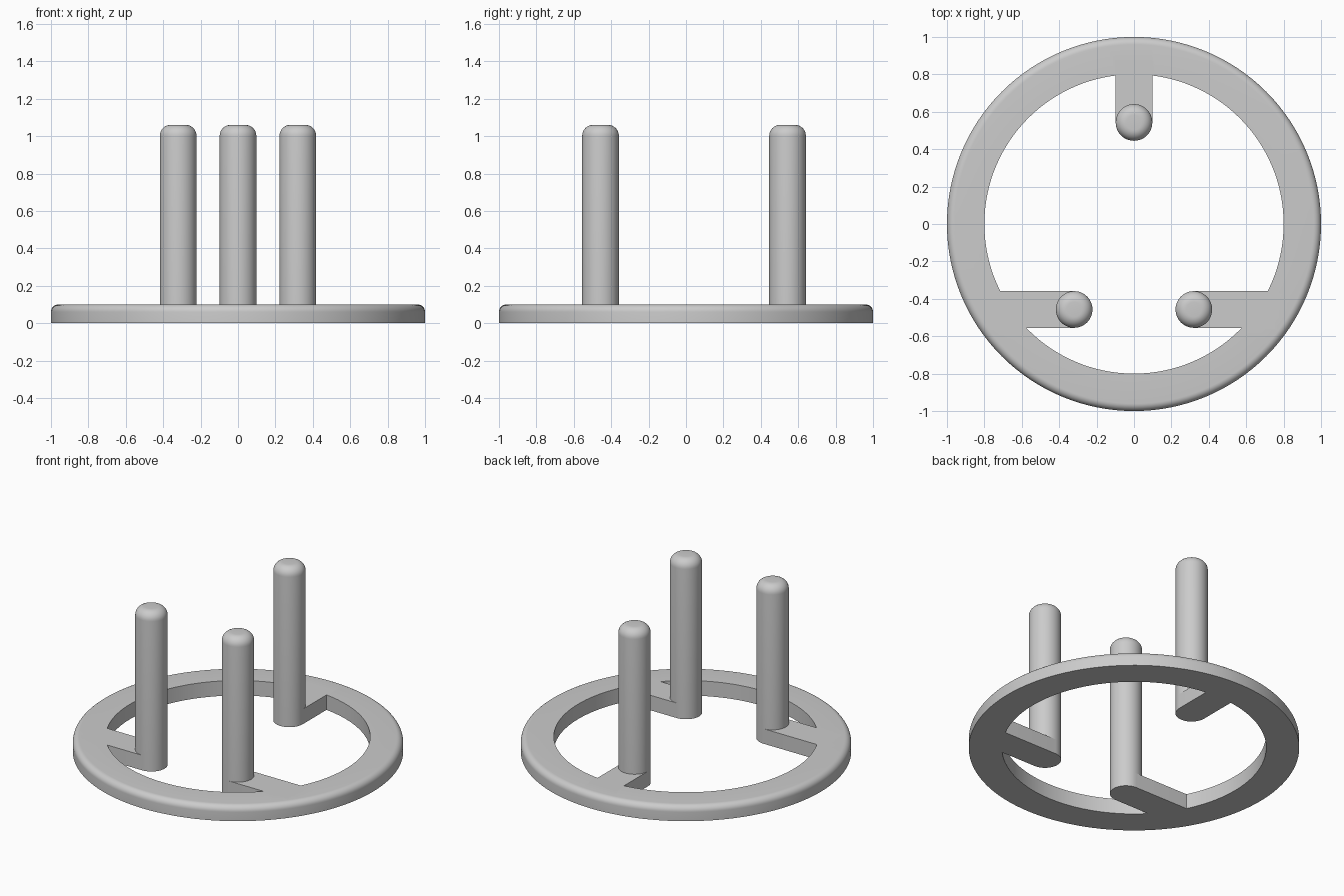
import bpy
import bmesh
import math
from mathutils import Matrix, Vector

cube = bpy.data.objects.get("Cube")
if cube:
    bpy.data.objects.remove(cube, do_unlink=True)

grey = bpy.data.materials.new("plain_grey")
grey.use_nodes = True
grey.diffuse_color = (0.6, 0.6, 0.6, 1)
grey.node_tree.nodes["Principled BSDF"].inputs["Base Color"].default_value = (0.6, 0.6, 0.6, 1)

BASE_H = 0.1
PIN_R = 0.098
PIN_TOP = 1.06


def finish(bm, name):
    bmesh.ops.remove_doubles(bm, verts=bm.verts, dist=1e-5)
    bmesh.ops.recalc_face_normals(bm, faces=bm.faces)
    mesh = bpy.data.meshes.new(name)
    bm.to_mesh(mesh)
    bm.free()
    mesh.materials.append(grey)
    obj = bpy.data.objects.new(name, mesh)
    bpy.context.collection.objects.link(obj)
    return obj


def select(obj):
    bpy.ops.object.select_all(action="DESELECT")
    obj.select_set(True)
    bpy.context.view_layer.objects.active = obj


def smooth(obj):
    select(obj)
    bpy.ops.object.shade_smooth_by_angle(angle=math.radians(30))


def rounded_corner(r, z, radius, steps=8):
    """Quarter arc from the outer wall up to the top face."""
    angles = [math.pi / 2 * i / steps for i in range(steps + 1)]
    return [(r - radius + radius * math.cos(a), z - radius + radius * math.sin(a)) for a in angles]


def lathe(name, profile, steps, closed):
    bm = bmesh.new()
    verts = [bm.verts.new((r, 0, z)) for r, z in profile]
    pairs = list(zip(verts, verts[1:]))
    if closed:
        pairs.append((verts[-1], verts[0]))
    edges = [bm.edges.new(p) for p in pairs]
    bmesh.ops.spin(bm, geom=verts + edges, cent=(0, 0, 0), axis=(0, 0, 1),
                   angle=math.tau, steps=steps)
    return finish(bm, name)


def arm(name, centre, direction, length):
    """Flat bar with a round end under the pin, running out into the ring."""
    bm = bmesh.new()
    outline = [(length, -PIN_R), (length, PIN_R)]
    for i in range(25):
        a = math.pi / 2 + math.pi * i / 24
        outline.append((PIN_R * math.cos(a), PIN_R * math.sin(a)))
    face = bm.faces.new([bm.verts.new((x, y, 0)) for x, y in outline])
    top = bmesh.ops.extrude_face_region(bm, geom=[face])["geom"]
    bmesh.ops.translate(bm, vec=(0, 0, BASE_H),
                        verts=[v for v in top if isinstance(v, bmesh.types.BMVert)])
    turn = Matrix.Rotation(direction, 4, "Z")
    bmesh.ops.transform(bm, matrix=Matrix.Translation(Vector((*centre, 0))) @ turn, verts=bm.verts)
    return finish(bm, name)


# Base ring with a rounded upper outer edge
base = lathe("base_ring", [(0.8, 0), (1, 0)] + rounded_corner(1, BASE_H, 0.04) + [(0.8, BASE_H)],
             128, True)

# Three arms merged into the ring, each carrying a pin
layout = {
    "back": ((0, 0.543), math.pi / 2, 0.33),
    "left": ((0.32, -0.457), 0, 0.43),
    "right": ((-0.32, -0.457), math.pi, 0.43),
}
for side, (centre, direction, length) in layout.items():
    bar = arm(side + "_arm", centre, direction, length)
    union = base.modifiers.new("join_arm", "BOOLEAN")
    union.operation = "UNION"
    union.solver = "EXACT"
    union.object = bar
    select(base)
    bpy.ops.object.modifier_apply(modifier=union.name)
    bpy.data.objects.remove(bar, do_unlink=True)

    pin = lathe(side + "_pin", [(PIN_R, BASE_H)] + rounded_corner(PIN_R, PIN_TOP, 0.058) + [(0, PIN_TOP)],
                48, False)
    pin.location = (*centre, 0)
    smooth(pin)
smooth(base)
